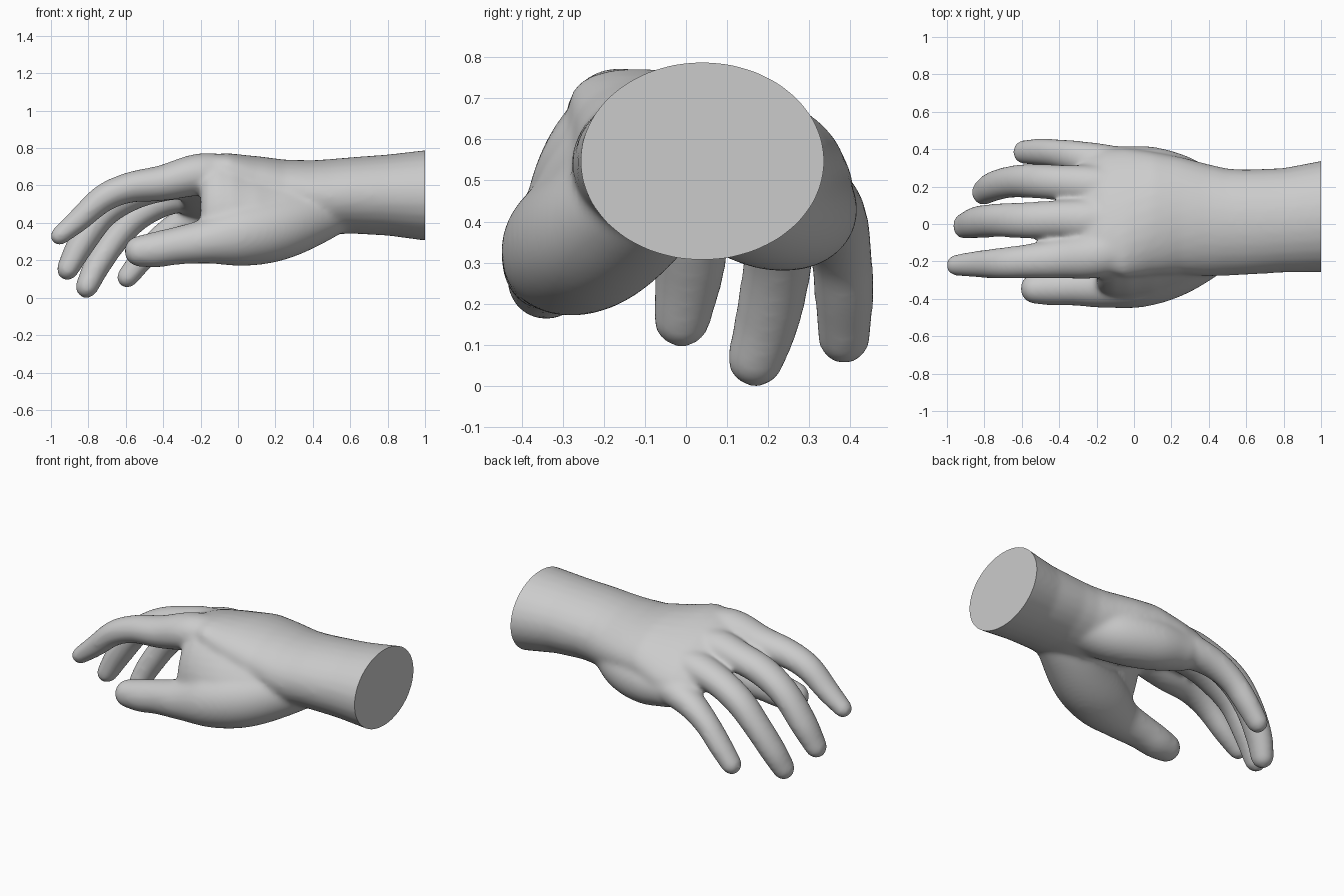
import bpy, bmesh, math
from mathutils import Vector, Matrix

cube = bpy.data.objects.get("Cube")
if cube:
    bpy.data.objects.remove(cube, do_unlink=True)

SIDES, STEPS, CAP = 28, 6, 6

skin = bpy.data.materials.new("light_grey_skin")
skin.use_nodes = True
GREY = (0.6, 0.6, 0.6, 1)
skin.diffuse_color = GREY
skin.node_tree.nodes["Principled BSDF"].inputs["Base Color"].default_value = GREY


def spline(a, b, c, d, t):
    return 0.5 * (2 * b + (c - a) * t + (2 * a - 5 * b + 4 * c - d) * t ** 2
                  + (3 * b - a - 3 * c + d) * t ** 3)


def loft(bm, stations, flat=0.9, tilt=0):
    """Oval tube through (x, y, z, half_width), smoothly interpolated, with a domed tip."""
    p = [Vector(s) for s in stations]
    p = [p[0] * 2 - p[1]] + p + [p[-1] * 2 - p[-2]]
    path = [spline(*p[i:i + 4], k / STEPS) for i in range(len(p) - 3) for k in range(STEPS)]
    path.append(p[-2])
    centres = [v.xyz for v in path]
    widths = [v.w for v in path]
    tangents = [(centres[min(i + 1, len(path) - 1)] - centres[max(i - 1, 0)]).normalized()
                for i in range(len(path))]
    c, w, t = centres[-1], widths[-1], tangents[-1]
    for k in range(1, CAP):
        a = k / CAP * math.pi / 2
        centres.append(c + t * w * math.sin(a))
        widths.append(w * math.cos(a))
        tangents.append(t)
    rings = []
    for c, w, t in zip(centres, widths, tangents):
        side = Vector((0, 1, 0))
        side = Matrix.Rotation(math.radians(tilt), 3, t) @ (side - t * side.dot(t)).normalized()
        up = side.cross(t)
        ring = []
        for k in range(SIDES):
            a = math.tau * k / SIDES
            ring.append(bm.verts.new(c + side * w * math.cos(a) + up * w * flat * math.sin(a)))
        rings.append(ring)
    skin_rings(bm, rings)


def skin_rings(bm, rings):
    faces = [bm.faces.new(rings[0]), bm.faces.new(rings[-1][::-1])]
    for r, s in zip(rings, rings[1:]):
        for k in range(SIDES):
            j = (k + 1) % SIDES
            faces.append(bm.faces.new((r[k], s[k], s[j], r[j])))
    bmesh.ops.recalc_face_normals(bm, faces=faces)


def ovals(bm, sections):
    """Loft of upright ovals (x, y, z, half_width, half_height, tilt) along x."""
    rings = []
    for x, y, z, w, h, tilt in sections:
        turn = Matrix.Rotation(math.radians(tilt), 3, 'X')
        rings.append([bm.verts.new(Vector((x, y, z)) + turn @ Vector(
            (0, w * math.cos(math.tau * k / SIDES), h * math.sin(math.tau * k / SIDES))))
            for k in range(SIDES)])
    skin_rings(bm, rings)


bm = bmesh.new()

# forearm, wrist and back of the palm
ovals(bm, [
    (1.06, .045, .55, .305, .247, 0), (1, .04, .548, .298, .242, 0),
    (.8, .02, .55, .28, .217, 0), (.6, .01, .548, .282, .204, 0),
    (.5, .01, .54, .287, .203, 0), (.4, .02, .538, .3, .198, -2),
    (.25, .045, .555, .315, .183, -5), (.1, .055, .58, .335, .172, -10),
    (-.05, .06, .59, .365, .15, -19), (-.16, .075, .59, .35, .127, -22),
    (-.24, .08, .58, .32, .1, -23), (-.3, .08, .57, .26, .07, -23)])

# fleshy web between the thumb and the index finger
ovals(bm, [
    (.6, -.03, .53, .1, .1, -45), (.42, -.1, .5, .145, .17, -45),
    (.25, -.17, .48, .138, .21, -45), (.1, -.215, .49, .133, .235, -36),
    (-.03, -.235, .51, .132, .245, -25), (-.11, -.25, .515, .117, .23, -20),
    (-.17, -.26, .51, .09, .2, -18), (-.2, -.265, .505, .05, .15, -17)])

# fingers, each starting inside the palm
loft(bm, [(.12, -.05, .6, .11), (-.16, -.155, .662, .127), (-.4, -.185, .615, .107),
          (-.58, -.2, .59, .091), (-.72, -.21, .532, .083), (-.85, -.215, .418, .071),
          (-.95, -.22, .335, .058)], tilt=8)
loft(bm, [(.1, .03, .59, .11), (-.2, .02, .63, .115), (-.4, .025, .603, .102),
          (-.57, .02, .55, .098), (-.72, .02, .45, .091), (-.835, .01, .295, .087),
          (-.907, -.01, .162, .071)], .86)
loft(bm, [(.1, .15, .55, .11), (-.18, .2, .565, .11), (-.38, .22, .525, .097),
          (-.54, .23, .44, .093), (-.66, .225, .312, .086), (-.755, .2, .17, .081),
          (-.805, .17, .066, .071)], .88)
loft(bm, [(.1, .25, .46, .11), (-.13, .315, .445, .107), (-.29, .355, .4, .09),
          (-.415, .378, .318, .077), (-.51, .385, .212, .073), (-.588, .385, .115, .065)])

# thumb and its fleshy base
loft(bm, [(.65, -.02, .52, .1), (.42, -.11, .445, .155), (.2, -.215, .374, .178),
          (0, -.285, .335, .167), (-.17, -.328, .303, .122), (-.32, -.335, .28, .102),
          (-.44, -.34, .258, .096), (-.525, -.345, .25, .084)], 1)

# heel of the palm on the little finger side
loft(bm, [(.7, .03, .53, .11), (.42, .11, .475, .15), (.25, .2, .442, .163),
          (.08, .263, .43, .153), (-.08, .295, .435, .124)], .96)

mesh = bpy.data.meshes.new("hand")
bm.to_mesh(mesh)
bm.free()
hand = bpy.data.objects.new("hand", mesh)
bpy.context.collection.objects.link(hand)

# fuse the parts into one soft skin
remesh = hand.modifiers.new("fuse", 'REMESH')
remesh.mode = 'VOXEL'
remesh.voxel_size = 0.012
soften = hand.modifiers.new("soften", 'SMOOTH')
soften.factor = 0.5
soften.iterations = 24
graph = bpy.context.evaluated_depsgraph_get()
fused = bpy.data.meshes.new_from_object(hand.evaluated_get(graph))
hand.modifiers.clear()

# flat cut at the end of the forearm
bm = bmesh.new()
bm.from_mesh(fused)
cut = bmesh.ops.bisect_plane(bm, geom=bm.verts[:] + bm.edges[:] + bm.faces[:],
                             plane_co=(1, 0, 0), plane_no=(1, 0, 0), clear_outer=True)
rim = [e for e in cut["geom_cut"] if isinstance(e, bmesh.types.BMEdge)]
bmesh.ops.holes_fill(bm, edges=rim, sides=0)
bmesh.ops.recalc_face_normals(bm, faces=bm.faces[:])
low = min(v.co.z for v in bm.verts)
bmesh.ops.translate(bm, verts=bm.verts[:], vec=(0, 0, -low))
bm.to_mesh(fused)
bm.free()
hand.data = fused
fused.materials.clear()
fused.materials.append(skin)

bpy.context.view_layer.objects.active = hand
hand.select_set(True)
bpy.ops.object.shade_smooth_by_angle(angle=math.radians(50))
